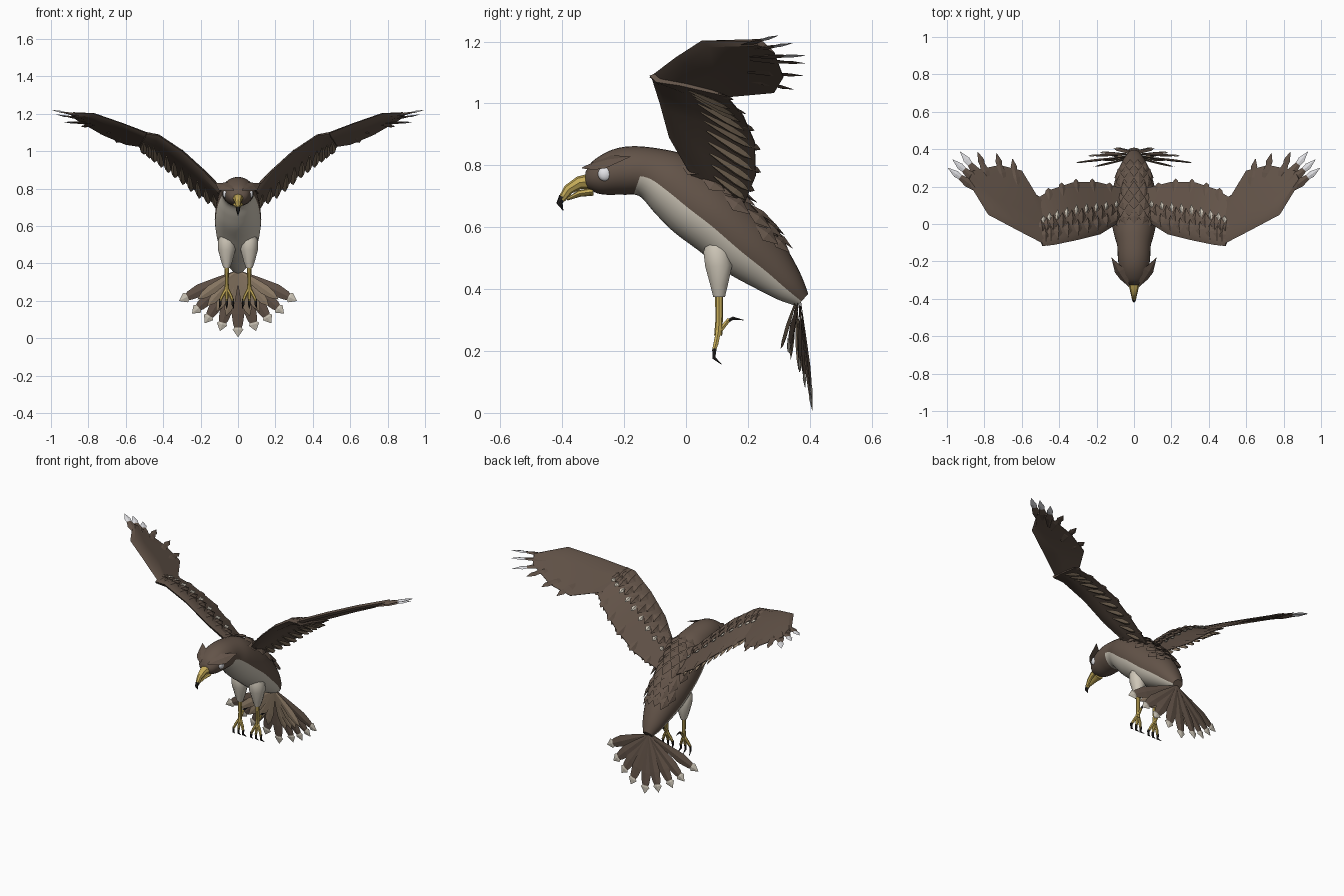
import bpy, bmesh, math
from mathutils import Vector as V

if "Cube" in bpy.data.objects:
    bpy.data.objects.remove(bpy.data.objects["Cube"])

COLORS = [("brown", (.125, .088, .066)), ("cream", (.62, .57, .48)), ("taupe", (.25, .185, .125)),
          ("white", (.80, .80, .83)), ("yellow", (.56, .41, .10)), ("black", (.018, .016, .015)),
          ("dark_brown", (.085, .06, .045))]
BROWN, CREAM, TAUPE, WHITE, YELLOW, BLACK, DARK = range(7)
MATS = []
for n, c in COLORS:
    m = bpy.data.materials.new(n)
    m.diffuse_color = (*c, 1)
    m.use_nodes = True
    m.node_tree.nodes["Principled BSDF"].inputs["Base Color"].default_value = m.diffuse_color
    MATS.append(m)


def finish(name, bm, mirror=False, smooth=None):
    bmesh.ops.recalc_face_normals(bm, faces=bm.faces)
    me = bpy.data.meshes.new(name)
    bm.to_mesh(me)
    bm.free()
    ob = bpy.data.objects.new(name, me)
    bpy.context.collection.objects.link(ob)
    for m in MATS:
        me.materials.append(m)
    if smooth:
        bpy.ops.object.select_all(action='DESELECT')
        ob.select_set(True)
        bpy.context.view_layer.objects.active = ob
        bpy.ops.object.shade_smooth_by_angle(angle=math.radians(smooth))
    if mirror:
        ob.modifiers.new("mirror", 'MIRROR').use_clip = False
    return ob


def skin(bm, rings, mat):
    """Bridge closed rings of points; mat is an index or rule(segment, side)."""
    rs = [[bm.verts.new(p) for p in r] for r in rings]
    n = len(rs[0])
    rule = mat if callable(mat) else (lambda i, j: mat)
    for i in range(len(rs) - 1):
        for j in range(n):
            k = (j + 1) % n
            bm.faces.new((rs[i][j], rs[i][k], rs[i + 1][k], rs[i + 1][j])).material_index = rule(i, j)
    bm.faces.new(rs[0]).material_index = rule(0, 0)
    bm.faces.new(rs[-1]).material_index = rule(len(rs) - 2, 0)


def tube(bm, pts, mat, sides=8):
    """pts: (x, y, z, radius_x, radius_other)."""
    rings = []
    for i, p in enumerate(pts):
        d = (V(pts[min(i + 1, len(pts) - 1)][:3]) - V(pts[max(i - 1, 0)][:3])).normalized()
        s = (V((1, 0, 0)) - d * d.x).normalized()
        u = d.cross(s)
        rings.append([V(p[:3]) + s * p[3] * math.cos(a) + u * p[4] * math.sin(a)
                      for a in [2 * math.pi * j / sides for j in range(sides)]])
    skin(bm, rings, mat)


LEAF = [(0, .25), (.35, .75), (.65, 1), (.85, .75), (1, .03)]
ARROW = [(0, .1), (.35, .62), (.65, .95), (.82, .7), (.86, .55), (.89, .8), (1, .03)]
DIAMOND = [(0, .05), (.5, 1), (1, .03)]


def feather(bm, root, tip, up, w, th, mat, shape=LEAF, tipmat=None, tipseg=99):
    root, tip = V(root), V(tip)
    d = tip - root
    s = d.cross(V(up)).normalized()
    u = s.cross(d).normalized()
    rings = [[root + d * t + s * w * k, root + d * t + u * th * k,
              root + d * t - s * w * k, root + d * t - u * th * k] for t, k in shape]
    skin(bm, rings, lambda i, j: tipmat if i >= tipseg else mat)


def lerp_path(pts, t):
    i = min(int(t), len(pts) - 2)
    return V(pts[i]).lerp(V(pts[i + 1]), t - i)


# Body: top point, bottom point (y, z) and half width along the spine
SPINE = [(-.325, .778, -.325, .735, .03), (-.30, .815, -.31, .72, .055), (-.24, .85, -.27, .706, .076),
         (-.17, .862, -.20, .705, .086), (-.08, .853, -.15, .70, .09), (0, .833, -.10, .645, .108),
         (.08, .785, -.04, .585, .12), (.16, .72, .04, .525, .124), (.25, .63, .13, .455, .112),
         (.32, .54, .22, .405, .088), (.37, .45, .30, .365, .06), (.395, .385, .36, .345, .03)]


def spine(t):
    i = min(int(t), len(SPINE) - 2)
    f = t - i
    q = [SPINE[min(max(i + k, 0), len(SPINE) - 1)] for k in (-1, 0, 1, 2)]
    return [.5 * (2 * b + (c - a) * f + (2 * a - 5 * b + 4 * c - d) * f * f + (3 * b - a - 3 * c + d) * f ** 3)
            for a, b, c, d in zip(*q)]


def body_pt(t, ang):
    ty, tz, by, bz, w = spine(t)
    top, bot = V((0, ty, tz)), V((0, by, bz))
    return (top + bot) / 2 + (top - bot) / 2 * math.sin(ang) + V((w * math.cos(ang), 0, 0))


N, STEP = 28, 5
bm = bmesh.new()
rings = [[body_pt(i / STEP, 2 * math.pi * j / N) for j in range(N)] for i in range((len(SPINE) - 1) * STEP + 1)]
skin(bm, rings, lambda i, j: CREAM if i >= 4 * STEP - 2 and math.sin(2 * math.pi * (j + .5) / N) < -.22 else BROWN)
finish("body", bm, smooth=60)

# Diamond scales in two patches on the back
bm = bmesh.new()
for r, t in enumerate([5.0, 5.45, 5.9, 6.35, 6.8, 7.5, 7.95, 8.4]):
    for k in range(-2, 3):
        a = math.pi / 2 + (k + (r % 2) * .5) * .42
        if abs(a - math.pi / 2) > 1:
            continue
        p, q = body_pt(t, a), body_pt(t + .85, a)
        n = (p - body_pt(t, -math.pi / 2).lerp(body_pt(t, math.pi / 2), .5)).normalized()
        feather(bm, p + n * .002, q + n * .02, n, .03, .009, BROWN, DIAMOND)
finish("back_scales", bm)

# Beak and dark hook
bm = bmesh.new()
tube(bm, [(0, -.30, .75, .034, .026), (0, -.345, .744, .024, .021), (0, -.38, .722, .016, .017),
          (0, -.402, .69, .011, .012)], YELLOW)
tube(bm, [(0, -.30, .715, .027, .013), (0, -.345, .709, .018, .011), (0, -.385, .69, .006, .004)], YELLOW)
tube(bm, [(0, -.398, .698, .012, .013), (0, -.409, .678, .009, .010), (0, -.397, .654, .001, .001)], BLACK)
finish("beak", bm, smooth=40)

# Eyes and swept brow tufts
bm = bmesh.new()
bmesh.ops.create_uvsphere(bm, u_segments=12, v_segments=8, radius=.023)
for v in bm.verts:
    v.co = V((v.co.x * .6 + .067, v.co.y - .262, v.co.z + .772))
for f in bm.faces:
    f.material_index = WHITE
finish("eyes", bm, mirror=True, smooth=60)
bm = bmesh.new()
feather(bm, (.025, -.335, .792), (.12, -.18, .828), (.6, -.2, .8), .034, .009, BROWN,
        [(0, .1), (.3, .8), (.55, 1), (1, .03)])
finish("brow_tufts", bm, mirror=True)

# Legs: thigh, shank, toes and claws
bm = bmesh.new()
tube(bm, [(.06, .097, .56, .03, .03), (.06, .099, .525, .046, .045), (.06, .106, .475, .047, .046),
          (.06, .107, .41, .03, .029), (.06, .107, .375, .017, .02)], CREAM, 10)
finish("thighs", bm, mirror=True, smooth=50)
bm = bmesh.new()
tube(bm, [(.06, .107, .39, .012, .013), (.06, .107, .30, .010, .012), (.06, .104, .25, .013, .013)], YELLOW)
for dx in (-.032, 0, .035):
    x = .06 + dx
    tube(bm, [(.06, .106, .27, .009, .009), (.06 + dx * .7, .097, .225, .009, .009), (x, .09, .20, .007, .007)],
         YELLOW, 6)
    tube(bm, [(x, .092, .208, .008, .008), (x, .09, .178, .006, .006), (x + dx * .2, .115, .157, .001, .001)],
         BLACK, 6)
tube(bm, [(.06, .105, .26, .009, .009), (.06, .14, .303, .007, .007)], YELLOW, 6)
tube(bm, [(.06, .132, .295, .007, .007), (.06, .152, .306, .006, .006), (.06, .186, .30, .001, .001)], BLACK, 6)
finish("feet", bm, mirror=True, smooth=40)

# Tail fan with pale arrow tips
bm = bmesh.new()
for k in range(-4, 5):
    a = math.radians([0, 17, 33, 48, 64][abs(k)]) * (1 if k > 0 else -1)
    L = [.345, .328, .325, .33, .35][abs(k)]
    y = [.408, .402, .385, .36, .328][abs(k)]
    off = .006 * (k % 2)
    feather(bm, (0, .365 + off, .36), (math.sin(a) * L, y + off, .352 - math.cos(a) * L + (.001 if k else 0)),
            (math.sin(a) * .3, 1, 0), .036, .007, BROWN, ARROW, CREAM, 4)
    if k:  # shorter taupe under-feathers
        b = a * .88
        feather(bm, (0, .355, .36), (math.sin(b) * L * .74, y - .022, .352 - math.cos(b) * L * .74),
                (0, 1, 0), .027, .006, TAUPE)
finish("tail_feathers", bm)

# Wings: leading and trailing edges of the arm and hand
ARM_L = [(.06, .02, .76), (.18, -.055, .89), (.30, -.085, 1.0), (.43, -.112, 1.085), (.49, -.118, 1.09)]
ARM_T = [(.06, .19, .68), (.20, .225, .765), (.33, .222, .875), (.44, .185, .96), (.53, .13, 1.025)]
HAND_L = [(.46, -.118, 1.085), (.62, -.035, 1.148), (.78, .05, 1.203), (.89, .23, 1.20)]
HAND_T = [(.50, .12, 1.02), (.60, .285, 1.035), (.72, .315, 1.085), (.86, .285, 1.165)]


def wing_pt(lead, trail, t, v, off=0):
    a, b = lerp_path(lead, t), lerp_path(trail, t)
    h = .2
    t0, t1 = max(t - h, 0), min(t + h, len(lead) - 1)
    span = lerp_path(lead, t1).lerp(lerp_path(trail, t1), .5) - lerp_path(lead, t0).lerp(lerp_path(trail, t0), .5)
    n = span.cross(b - a).normalized()
    if n.z < 0:
        n = -n
    return a.lerp(b, v) + n * off, n


def wing_panel(name, lead, trail, th):
    bm = bmesh.new()
    sec = [(0, 0), (.1, 1), (.35, .8), (1, .1), (1, -.1), (.4, -.35), (.1, -.8)]
    skin(bm, [[wing_pt(lead, trail, t, v, o * th)[0] for v, o in sec] for t in range(len(lead))], BROWN)
    finish(name, bm, mirror=True, smooth=40)


wing_panel("wing_arms", ARM_L, ARM_T, .02)
wing_panel("wing_hands", HAND_L, HAND_T, .014)

# Covert scales on top, pale spots behind them
bm = bmesh.new()
for row, v in enumerate((.06, .24, .42)):
    for k in range(9):
        t = .35 + (k + row % 2 * .5) * .42
        if t > 3.95:
            continue
        p, n = wing_pt(ARM_L, ARM_T, t, v, .016)
        q, _ = wing_pt(ARM_L, ARM_T, t, v + .28, .026)
        if row < 2:
            feather(bm, p, q, n, .027, .009, BROWN, DIAMOND)
        else:
            q, _ = wing_pt(ARM_L, ARM_T, t, v + .17, .028)
            feather(bm, p, q, n, .015, .006, CREAM, DIAMOND)
finish("wing_scales", bm, mirror=True)

# Secondary feathers: taupe below, brown tufts along the trailing edge
bm = bmesh.new()
for k in range(11):
    t = .5 + k * .335
    p, n = wing_pt(ARM_L, ARM_T, t, .5, -.012)
    q, _ = wing_pt(ARM_L, ARM_T, max(t - .2, 0), 1.0, -.022)
    feather(bm, p, q, n, .021, .009, TAUPE)
    if k % 2 == 0:
        p, n = wing_pt(ARM_L, ARM_T, t, .75, .004)
        q, _ = wing_pt(ARM_L, ARM_T, t, 1.06, .002)
        feather(bm, p, q, n, .022, .006, BROWN)
finish("wing_secondaries", bm, mirror=True)

# Primaries: three white-tipped outer feathers, brown inner ones
bm = bmesh.new()
PRIM = [((.82, .17, 1.185), (.995, .30, 1.22), 1), ((.81, .20, 1.17), (.97, .345, 1.195), 1),
        ((.79, .21, 1.15), (.93, .388, 1.155), 1), ((.77, .21, 1.14), (.835, .385, 1.13), 0),
        ((.69, .2, 1.10), (.735, .38, 1.09), 0), ((.62, .18, 1.08), (.65, .35, 1.045), 0)]
for root, tip, white in PRIM:
    feather(bm, root, tip, (-.35, -.3, .9), .024, .007, BROWN,
            [(0, .4), (.4, 1), (.62, .6), (.75, .75), (1, .03)], WHITE if white else DARK, 2 if white else 99)
finish("wing_primaries", bm, mirror=True)
